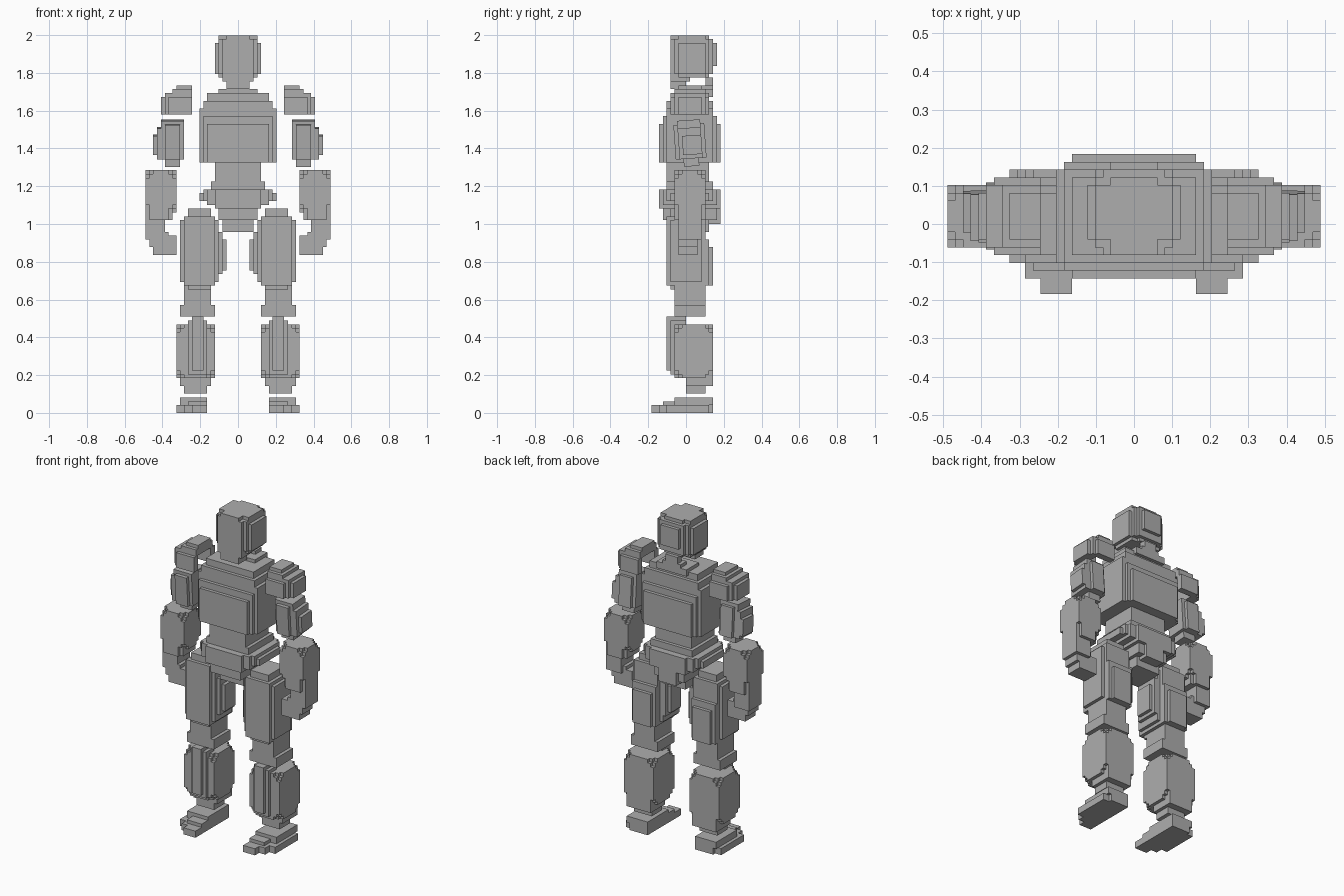
import bpy
import bmesh
from math import radians
from mathutils import Matrix, Vector

UNIT = 0.0204  # edge length of one cell

cube = bpy.data.objects.get("Cube")
if cube:
    bpy.data.objects.remove(cube, do_unlink=True)

grey = bpy.data.materials.new("plain_grey")
grey.use_nodes = True
colour = (0.42, 0.42, 0.42, 1)
grey.diffuse_color = colour
grey.node_tree.nodes["Principled BSDF"].inputs["Base Color"].default_value = colour


def inside(point, boxes):
    return any(all(lo < p < hi for p, (lo, hi) in zip(point, box)) for box in boxes)


class Blocks:
    """A stepped solid: the union of cell-aligned boxes, less any cuts."""

    def __init__(self):
        self.solid, self.holes = [], []

    def box(self, x, y, z, steps=0):
        # steps > 0 gives the box staircase bevels on its edges and corners
        for a in range(steps + 1):
            for b in range(steps + 1 - a):
                insets = (a, b, steps - a - b)
                self.solid.append([(lo + i, hi - i) for (lo, hi), i in zip((x, y, z), insets)])

    def cut(self, x, y, z):
        self.holes.append([x, y, z])

    def build(self, name, flip=False, tilt=0):
        def turn(boxes):
            return [[(-b[0][1], -b[0][0]), b[1], b[2]] for b in boxes] if flip else boxes

        solid, holes = turn(self.solid), turn(self.holes)
        grid = [sorted({v for b in solid + holes for v in b[axis]}) for axis in range(3)]
        filled = set()
        for i in range(len(grid[0]) - 1):
            for j in range(len(grid[1]) - 1):
                for k in range(len(grid[2]) - 1):
                    mid = [(g[n] + g[n + 1]) / 2 for g, n in zip(grid, (i, j, k))]
                    if inside(mid, solid) and not inside(mid, holes):
                        filled.add((i, j, k))

        # keep only the outer skin of the filled cells
        bm = bmesh.new()
        verts = {}

        def vert(key):
            if key not in verts:
                verts[key] = bm.verts.new([g[n] * UNIT for g, n in zip(grid, key)])
            return verts[key]

        for cell in sorted(filled):
            for axis in range(3):
                for side in (0, 1):
                    beside = list(cell)
                    beside[axis] += 2 * side - 1
                    if tuple(beside) in filled:
                        continue
                    ring = []
                    for u, v in ((0, 0), (1, 0), (1, 1), (0, 1)):
                        key = list(cell)
                        key[axis] += side
                        key[(axis + 1) % 3] += u
                        key[(axis + 2) % 3] += v
                        ring.append(vert(tuple(key)))
                    bm.faces.new(ring if side else ring[::-1])
        if tilt:
            centre = sum((v.co for v in bm.verts), Vector()) / len(bm.verts)
            bmesh.ops.rotate(bm, verts=bm.verts, cent=centre,
                             matrix=Matrix.Rotation(radians(tilt), 3, "X"))
        mesh = bpy.data.meshes.new(name)
        bm.to_mesh(mesh)
        bm.free()
        mesh.materials.append(grey)
        bpy.context.collection.objects.link(bpy.data.objects.new(name, mesh))

    def build_pair(self, name, tilt=0):
        self.build("left_" + name, tilt=tilt)
        self.build("right_" + name, flip=True, tilt=tilt)


# Head: flat face, rounded back, tapering chin
head = Blocks()
head.box(x=(-6, 6), y=(-2, 5), z=(88, 96))
head.box(x=(-5, 5), y=(-3, 6), z=(88, 97))
head.box(x=(-5, 5), y=(-2, 5), z=(87, 98))
head.box(x=(-4, 4), y=(-4, 7), z=(88, 97))
head.box(x=(-3, 3), y=(-4, 6), z=(87, 98))
head.box(x=(-3, 3), y=(-3, 8), z=(90, 96))
head.box(x=(-4, 4), y=(-4, 1), z=(86, 88))
head.box(x=(-3, 3), y=(-4, 0), z=(84, 87))
head.build("head")

# Torso: neck stub, sloping shoulders, deep chest
torso = Blocks()
torso.box(x=(-2, 2), y=(5, 7), z=(82, 87))
torso.box(x=(-3, 3), y=(4, 7), z=(82, 85))
torso.box(x=(-5, 5), y=(1, 7), z=(82, 84))
torso.box(x=(-8, 8), y=(-4, 6), z=(80, 83))
torso.box(x=(-9, 9), y=(-5, 7), z=(78, 81))
torso.box(x=(-10, 10), y=(-5, 7), z=(65, 79))
torso.box(x=(-9, 9), y=(-6, 8), z=(65, 77))
torso.box(x=(-8, 8), y=(-7, 9), z=(65, 75))
torso.build("torso")

# Waist and pelvis
pelvis = Blocks()
pelvis.box(x=(-6, 6), y=(-5, 6), z=(57, 66), steps=1)
pelvis.box(x=(-7, 7), y=(-5, 7), z=(56, 60))
pelvis.box(x=(-10, 10), y=(-4, 6), z=(55, 57))
pelvis.box(x=(-9, 9), y=(-5, 7), z=(55, 58))
pelvis.box(x=(-8, 8), y=(-6, 8), z=(54, 58))
pelvis.box(x=(-6, 6), y=(-7, 9), z=(53, 58))
pelvis.box(x=(-5, 5), y=(-6, 8), z=(50, 54))
pelvis.box(x=(-4, 4), y=(-3, 6), z=(47, 52))
pelvis.box(x=(-3, 3), y=(5, 9), z=(49, 54))
pelvis.build("pelvis")

# Shoulder pads: stepped shells open below and towards the neck
pad = Blocks()
pad.box(x=(12, 16), y=(-2, 4), z=(77.5, 85))
pad.box(x=(12, 17), y=(-3, 5), z=(77.5, 84))
pad.box(x=(12, 19), y=(-3, 5), z=(77.5, 83))
pad.box(x=(12, 18), y=(-4, 6), z=(77.5, 82))
pad.box(x=(12, 20), y=(-2, 4), z=(77.5, 82))
pad.cut(x=(11, 17), y=(-2, 4), z=(77, 82))
pad.build_pair("shoulder_pad")

# Upper arms
upper_arm = Blocks()
upper_arm.box(x=(14, 20), y=(-2, 4), z=(66, 76))
upper_arm.box(x=(15, 19), y=(-3, 5), z=(66, 75))
upper_arm.box(x=(15, 21), y=(-2, 4), z=(66, 74))
upper_arm.box(x=(16, 22), y=(-1, 4), z=(67, 72))
upper_arm.box(x=(15, 19), y=(-1, 3), z=(64, 67))
upper_arm.build_pair("upper_arm", tilt=4)

# Forearms with the hand turned inwards
forearm = Blocks()
forearm.box(x=(16, 24), y=(-3, 5), z=(52, 63), steps=2)
forearm.box(x=(17, 24), y=(-2, 4), z=(50, 61))
forearm.box(x=(18, 23), y=(-3, 5), z=(50, 60))
forearm.box(x=(19, 24), y=(-2, 4), z=(45, 56))
forearm.box(x=(20, 23), y=(-1, 3), z=(43, 50))
forearm.box(x=(16, 22), y=(-2, 3), z=(41, 46))
forearm.box(x=(18, 23), y=(-2, 3), z=(43, 47))
forearm.build_pair("forearm")

# Thighs with an inner bulge, a fuller back and a knee joint
thigh = Blocks()
thigh.box(x=(7, 13), y=(-4, 4), z=(32, 53))
thigh.box(x=(6, 14), y=(-5, 5), z=(33, 51))
thigh.box(x=(5, 15), y=(-4, 4), z=(34, 50))
thigh.box(x=(4, 6), y=(-3, 4), z=(36, 47))
thigh.box(x=(3, 5), y=(-2, 3), z=(37, 45))
thigh.box(x=(6, 14), y=(4, 6), z=(33, 45))
thigh.box(x=(7, 13), y=(5, 7), z=(33, 43))
thigh.box(x=(7, 14), y=(-3, 5), z=(27, 33))
thigh.box(x=(6, 15), y=(-3, 5), z=(25, 28))
thigh.build_pair("thigh")

# Shins with a raised front plate and an ankle
shin = Blocks()
shin.box(x=(6, 16), y=(-3, 7), z=(9, 23), steps=2)
shin.box(x=(6, 16), y=(-1, 5), z=(10, 23))
shin.box(x=(8, 13), y=(-4, 0), z=(10, 24))
shin.box(x=(9, 12), y=(-5, 0), z=(11, 25))
shin.box(x=(7, 15), y=(0, 7), z=(7, 10))
shin.box(x=(8, 14), y=(0, 5), z=(5, 9))
shin.build_pair("shin")

# Feet: toes taper towards the inner edge
foot = Blocks()
foot.box(x=(8, 16), y=(-5, 6), z=(0, 2))
foot.box(x=(8, 14), y=(-7, 7), z=(0, 2))
foot.box(x=(8, 12), y=(-9, 7), z=(0, 2))
foot.box(x=(8, 13), y=(-6, 6), z=(2, 3))
foot.box(x=(8, 15), y=(-3, 7), z=(2, 4))
foot.build_pair("foot")
